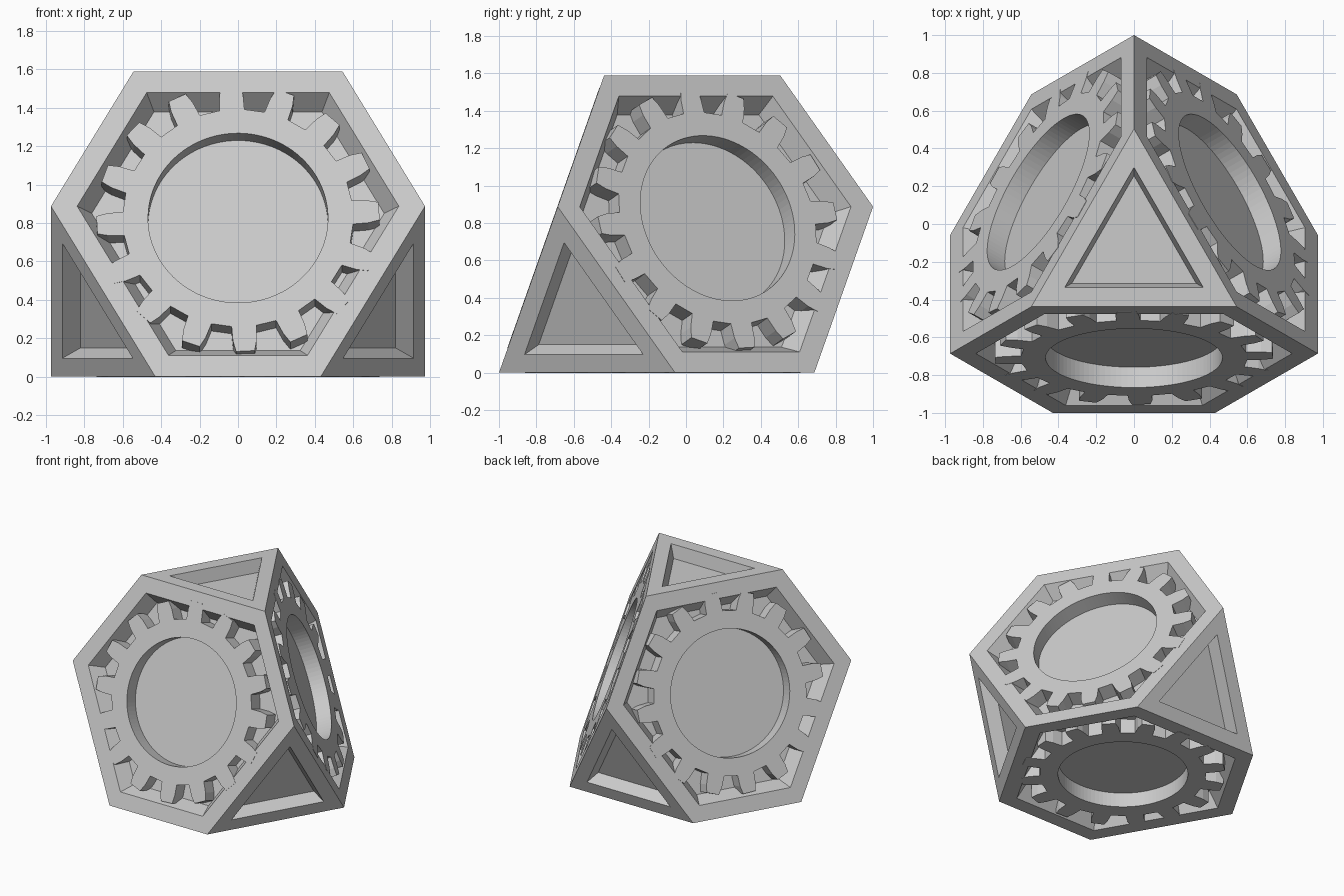
import bpy, bmesh, math
from mathutils import Vector, Matrix

if "Cube" in bpy.data.objects:
    bpy.data.objects.remove(bpy.data.objects["Cube"])

L, CUT, YC = 3.034, 1.087, -0.124      # tetrahedron edge, corner cut, axis offset
H = L * math.sqrt(2 / 3)
T = CUT / L

mat = bpy.data.materials.new("plain grey")
mat.diffuse_color = (0.6, 0.6, 0.6, 1)
mat.use_nodes = True
mat.node_tree.nodes["Principled BSDF"].inputs["Base Color"].default_value = mat.diffuse_color


def finish(bm, name):
    bmesh.ops.recalc_face_normals(bm, faces=bm.faces)
    me = bpy.data.meshes.new(name)
    bm.to_mesh(me)
    bm.free()
    me.materials.append(mat)
    ob = bpy.data.objects.new(name, me)
    bpy.context.collection.objects.link(ob)
    return ob


# tetrahedron corners: apex, back, front left, front right
P = [Vector((0, YC, H))]
for a in (90, 210, 330):
    r = L / math.sqrt(3)
    P.append(Vector((r * math.cos(math.radians(a)), YC + r * math.sin(math.radians(a)), 0)))

# truncated body with tapered pockets in every face
bm = bmesh.new()
v = {(i, j): bm.verts.new(P[i].lerp(P[j], T)) for i in range(4) for j in range(4) if i != j}
tris, hexes = [], []
for i in range(4):
    a, b, c = [k for k in range(4) if k != i]
    tris.append(bm.faces.new([v[i, a], v[i, b], v[i, c]]))
    hexes.append(bm.faces.new([v[a, b], v[b, a], v[b, c], v[c, b], v[c, a], v[a, c]]))
bmesh.ops.recalc_face_normals(bm, faces=bm.faces)
HEX_DEPTH = 0.112
for faces, border, taper, depth in ((tris, 0.102, 0.022, 0.10), (hexes, 0.118, 0.066, HEX_DEPTH)):
    bmesh.ops.inset_individual(bm, faces=faces, thickness=border, use_even_offset=True)
    bmesh.ops.inset_individual(bm, faces=faces, thickness=taper, depth=-depth, use_even_offset=True)
finish(bm, "truncated_body")


# toothed ring lying in local xy, top at z = 0.002, sunk into the pocket
def gear(name, matrix, teeth=16, phase=3):
    outline = []
    for k in range(teeth):
        c = math.radians(phase) + 2 * math.pi * k / teeth
        for da, r in ((-0.108, 0.6), (-0.091, 0.68), (-0.066, 0.737),
                      (0.066, 0.737), (0.091, 0.68), (0.108, 0.6)):
            outline.append((c + da, r))
    n = len(outline)
    start = math.radians(phase) - 0.16
    bore = [(start + 2 * math.pi * (k + 0.5) / n, 0.468) for k in range(n)]
    bm = bmesh.new()

    def ring(pts, z):
        return [bm.verts.new((r * math.cos(a), r * math.sin(a), z)) for a, r in pts]
    z0, z1 = -HEX_DEPTH - 0.002, 0.002
    loops = [ring(outline, z1), ring(outline, z0), ring(bore, z0), ring(bore, z1)]
    for q in range(4):
        A, B = loops[q], loops[(q + 1) % 4]
        for k in range(n):
            m = (k + 1) % n
            bm.faces.new((A[k], A[m], B[m], B[k]))
    bmesh.ops.transform(bm, matrix=matrix, verts=bm.verts)
    finish(bm, name)


# each gear sits on a hexagon centre, local y pointing to a chosen tetra corner
for name, (a, b, c) in {"front_gear": (0, 2, 3), "right_gear": (0, 3, 1),
                        "left_gear": (0, 1, 2), "bottom_gear": (1, 2, 3)}.items():
    centre = (P[a] + P[b] + P[c]) / 3
    nrm = (centre - sum(P, Vector()) / 4).normalized()
    up = (P[a] - centre).normalized()
    side = up.cross(nrm)
    M = Matrix((side, up, nrm)).transposed().to_4x4()
    gear(name, Matrix.Translation(centre) @ M)
